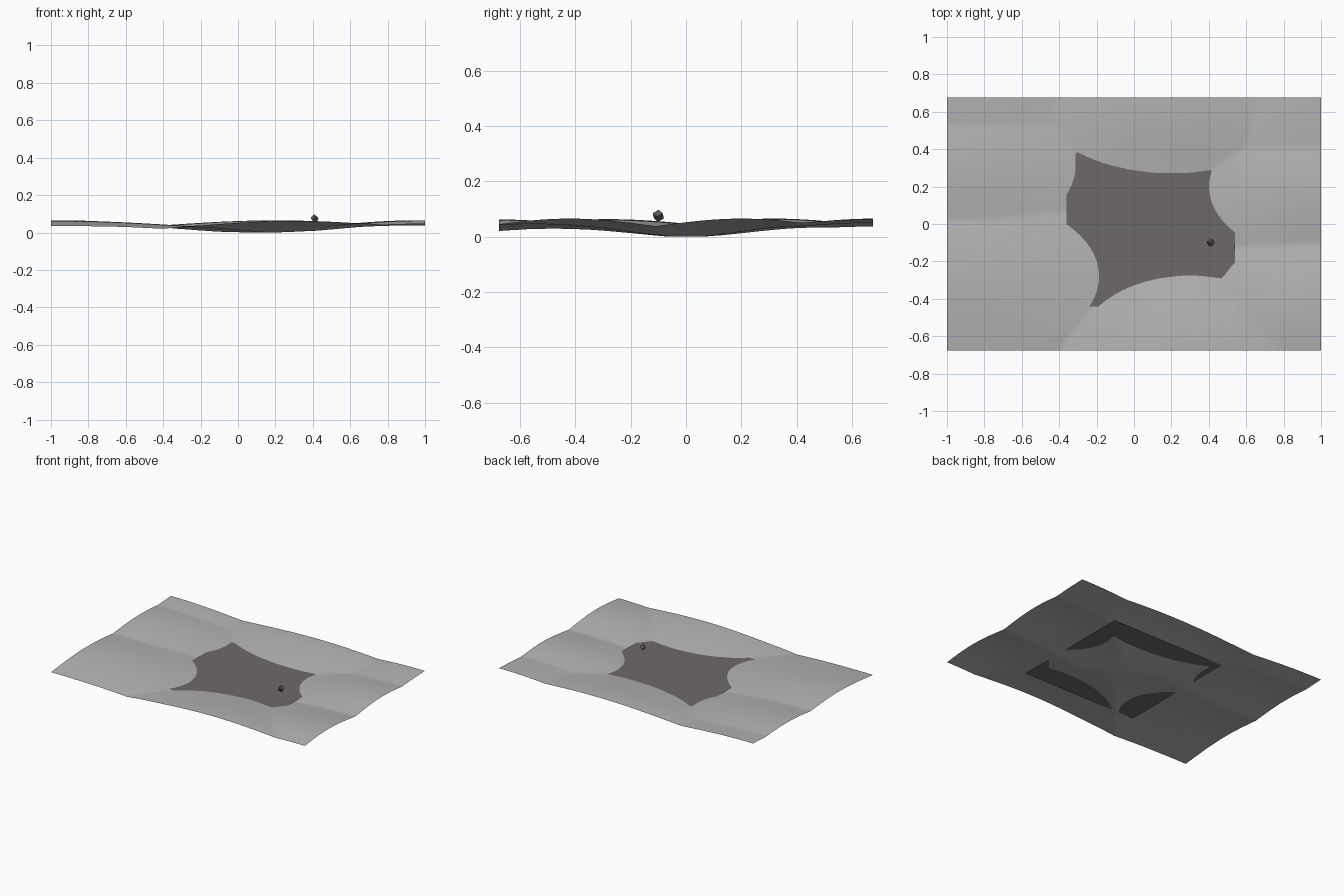
import bpy, bmesh, math
from mathutils import Matrix, Euler

if "Cube" in bpy.data.objects:
    bpy.data.objects.remove(bpy.data.objects["Cube"])

WATER = 0.03


def material(name, rgb):
    m = bpy.data.materials.new(name)
    m.diffuse_color = (*rgb, 1)
    m.use_nodes = True
    m.node_tree.nodes["Principled BSDF"].inputs["Base Color"].default_value = m.diffuse_color
    return m


def add_object(name, bm, mat):
    me = bpy.data.meshes.new(name)
    bm.to_mesh(me)
    bm.free()
    ob = bpy.data.objects.new(name, me)
    bpy.context.collection.objects.link(ob)
    me.materials.append(mat)
    return ob


# Mounds: centre x, centre y, shoreline radius x, shoreline radius y, height
MOUNDS = [
    (-0.95, -0.28, 0.765, 0.44, 0.063),
    (-0.95, 0.32, 0.64, 0.42, 0.065),
    (-0.95, 0.72, 0.60, 0.46, 0.062),
    (0.20, 0.68, 0.73, 0.41, 0.065),
    (0.95, 0.72, 0.55, 0.55, 0.063),
    (0.95, 0.20, 0.55, 0.37, 0.065),
    (0.98, -0.42, 0.54, 0.37, 0.065),
    (0.30, -0.68, 0.608, 0.405, 0.062),
]


def height(x, y):
    z = max(h * math.exp(-(((x - cx) / rx) ** 2 + ((y - cy) / ry) ** 2) * math.log(h / WATER))
            for cx, cy, rx, ry, h in MOUNDS)
    # deepen the lake bed
    return z if z > WATER else max(0.0, WATER - (WATER - z) * 1.6)


stone = material("light grey ground", (0.46, 0.46, 0.46))
lake = material("mauve grey water", (0.155, 0.138, 0.148))
dark = material("dark grey", (0.1, 0.1, 0.1))

# Rolling ground: soft mounds that meet in creased valleys
bm = bmesh.new()
bmesh.ops.create_grid(bm, x_segments=120, y_segments=81, size=1)
for v in bm.verts:
    v.co.y *= 0.675
    v.co.z = height(v.co.x, v.co.y)
low = min(v.co.z for v in bm.verts)
for v in bm.verts:
    v.co.z -= low
for f in bm.faces:
    f.smooth = True
add_object("ground", bm, stone)

# Square sheet of water, hidden where the mounds rise above it
bm = bmesh.new()
bmesh.ops.create_grid(bm, x_segments=1, y_segments=1, size=0.5,
                      matrix=Matrix.Translation((0.09, 0.005, WATER - low)) @ Matrix.Diagonal((0.9, 0.89, 1, 1)))
add_object("water", bm, lake)

# Small tilted block floating over the lake
bm = bmesh.new()
bmesh.ops.create_cube(bm, size=0.026, matrix=Matrix.Translation((0.41, -0.1, 0.075))
                      @ Euler((0.6, 0.5, 0.7)).to_matrix().to_4x4())
add_object("floating_block", bm, dark)
